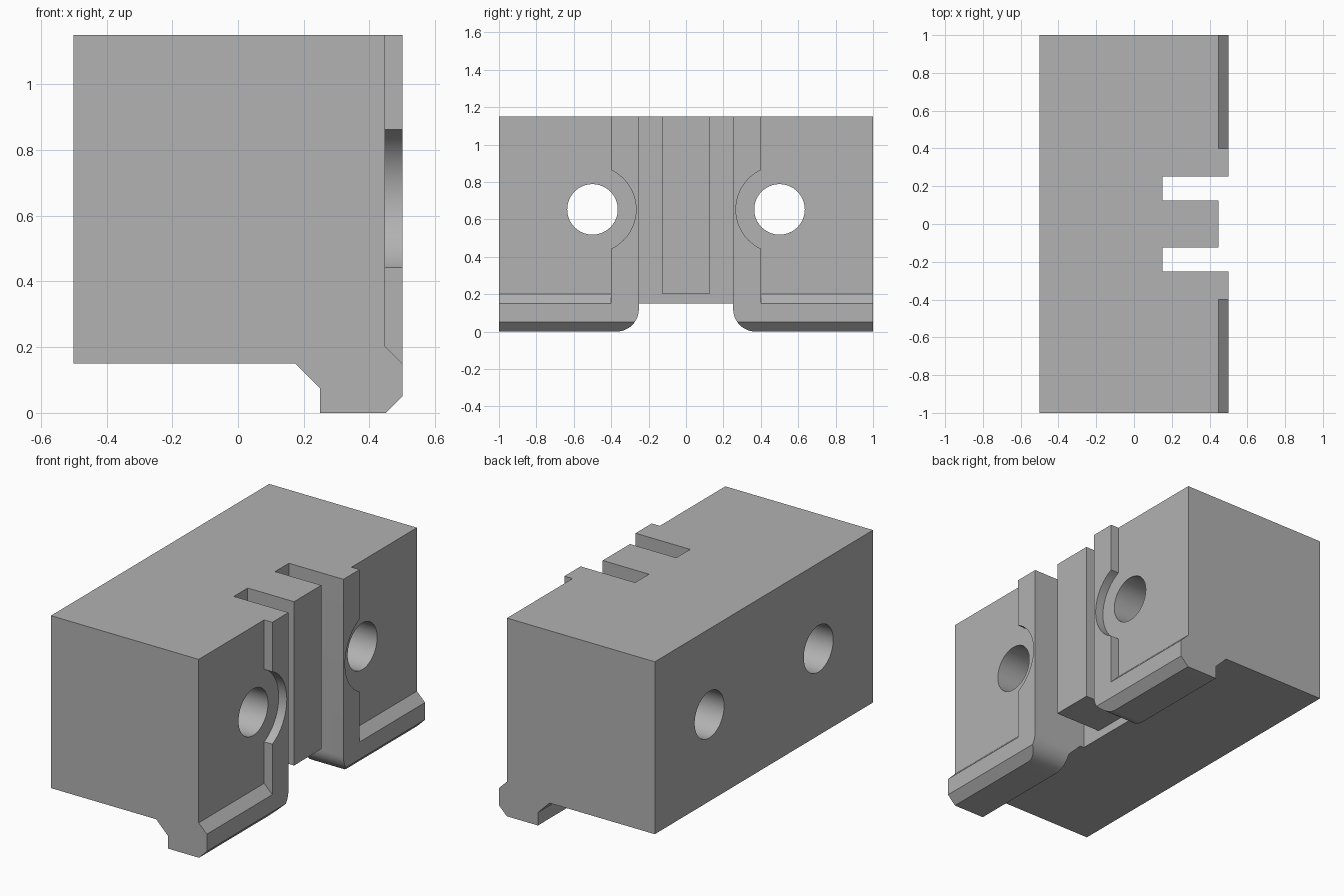
import bpy, bmesh, math
from mathutils import Vector

if "Cube" in bpy.data.objects:
    bpy.data.objects.remove(bpy.data.objects["Cube"], do_unlink=True)

grey = bpy.data.materials.new("plain grey")
grey.use_nodes = True
colour = (0.445, 0.445, 0.445, 1)
grey.diffuse_color = colour
grey.node_tree.nodes["Principled BSDF"].inputs["Base Color"].default_value = colour


def prism(name, points, offset):
    """Extrude a flat outline along an offset into a solid object."""
    bm = bmesh.new()
    face = bm.faces.new([bm.verts.new(p) for p in points])
    side = bmesh.ops.extrude_face_region(bm, geom=[face])
    moved = [v for v in side["geom"] if isinstance(v, bmesh.types.BMVert)]
    bmesh.ops.translate(bm, verts=moved, vec=Vector(offset))
    bmesh.ops.recalc_face_normals(bm, faces=bm.faces)
    mesh = bpy.data.meshes.new(name)
    bm.to_mesh(mesh)
    bm.free()
    mesh.materials.append(grey)
    obj = bpy.data.objects.new(name, mesh)
    bpy.context.collection.objects.link(obj)
    return obj


def arc(cy, cz, r, start, end, steps):
    angles = [math.radians(start + (end - start) * i / steps) for i in range(steps + 1)]
    return [(cy + r * math.cos(a), cz + r * math.sin(a)) for a in angles]


def at_x(x, outline, side=1):
    return [(x, y * side, z) for y, z in outline]


# Block with the clamping lip along its lower edge
section = [(-.5, .15), (.175, .15), (.25, .075), (.25, 0), (.45, 0),
           (.5, .05), (.5, 1.15), (-.5, 1.15)]
block = prism("jaw_block", [(x, -1, z) for x, z in section], (0, 2, 0))
cutters = []

# Channel around the central tongue, flaring round the lip corners
half = [(.125, .2), (.125, 1.3), (.252, 1.3)]
half += arc(.372, .12, .12, 180, 270, 12) + [(.372, -.1)]
channel = half + [(-y, z) for y, z in reversed(half)]
cutters.append(prism("channel_cutter", at_x(.15, channel), (.5, 0, 0)))

# Set the tongue face back slightly
tongue = [(-.2, .1), (.2, .1), (.2, 1.3), (-.2, 1.3)]
cutters.append(prism("tongue_face_cutter", at_x(.447, tongue), (.2, 0, 0)))

# Mirrored face recesses, round pockets and through holes
recess = [(.448, 1.3), (.448, .202), (.6, .05), (.6, 1.3)]
for side in (1, -1):
    cutters.append(prism("recess_cutter", [(x, .4 * side, z) for x, z in recess],
                         (0, .8 * side, 0)))
    for name, radius, x, depth in (("pocket_cutter", .233, .448, .2),
                                   ("hole_cutter", .135, -.7, 1.4)):
        ring = arc(.5, .653, radius, 0, 360, 64)[:-1]
        cutters.append(prism(name, at_x(x, ring, side), (depth, 0, 0)))

# Cut the block, then drop the helpers
bpy.context.view_layer.objects.active = block
block.select_set(True)
for cutter in cutters:
    cutter.hide_render = True
    mod = block.modifiers.new(cutter.name, "BOOLEAN")
    mod.operation, mod.solver, mod.object = "DIFFERENCE", "EXACT", cutter
    bpy.ops.object.modifier_apply(modifier=mod.name)
for cutter in cutters:
    bpy.data.objects.remove(cutter, do_unlink=True)
bpy.ops.object.shade_smooth_by_angle(angle=math.radians(25))
